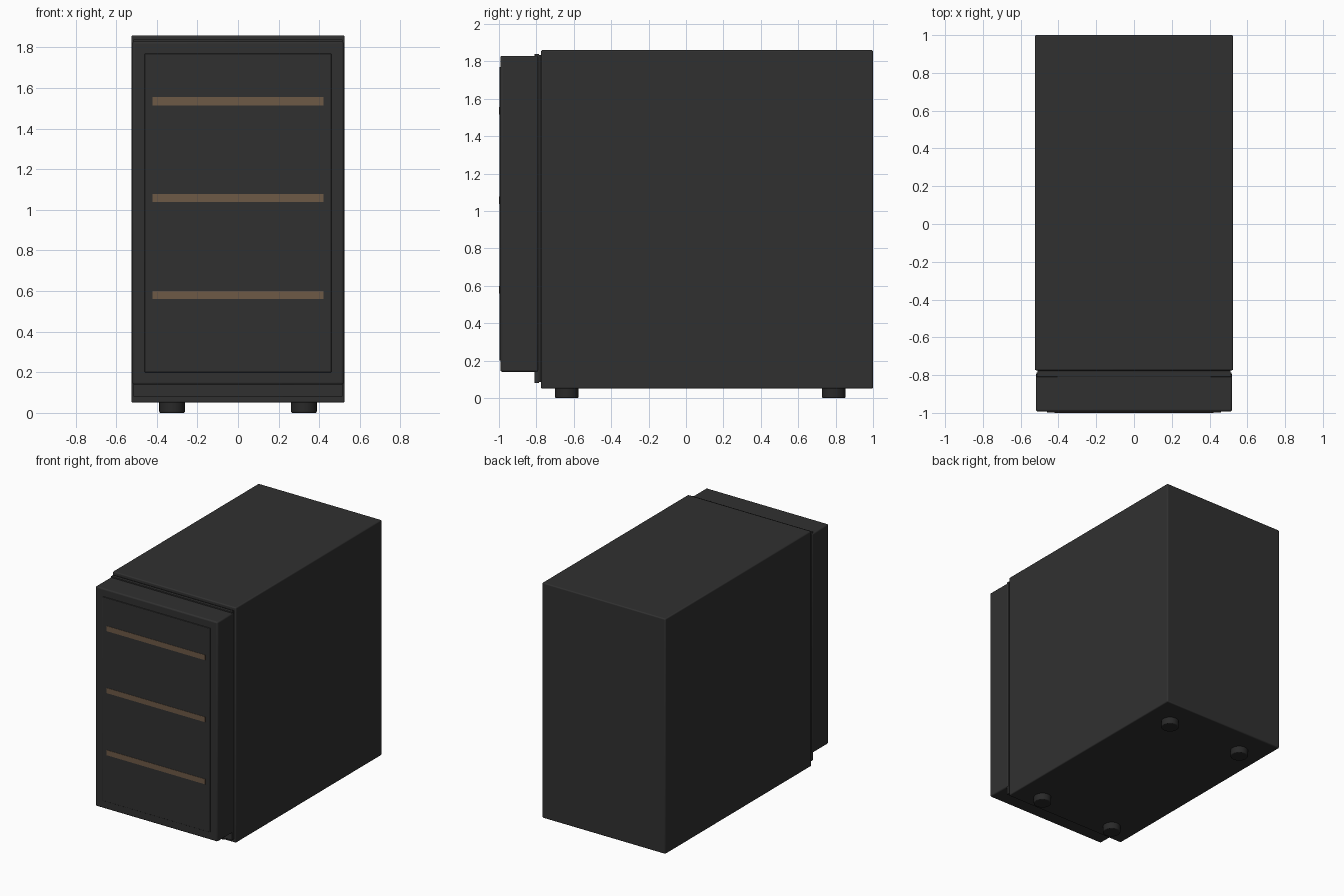
import bpy
from mathutils import Vector

default = bpy.data.objects.get("Cube")
if default:
    bpy.data.objects.remove(default, do_unlink=True)


def material(name, colour):
    mat = bpy.data.materials.new(name)
    mat.use_nodes = True
    mat.diffuse_color = (*colour, 1)
    bsdf = mat.node_tree.nodes["Principled BSDF"]
    bsdf.inputs["Base Color"].default_value = (*colour, 1)
    bsdf.inputs["Roughness"].default_value = 0.6
    return mat


charcoal = material("charcoal", (0.03, 0.03, 0.03))
rubber = material("dark rubber", (0.022, 0.022, 0.022))
bronze = material("bronze brown", (0.155, 0.1, 0.062))


def finish(obj, name, mat, bevel):
    obj.name = name
    obj.data.materials.append(mat)
    if bevel:
        mod = obj.modifiers.new("rounded edges", "BEVEL")
        mod.width = bevel
        mod.segments = 3
    bpy.ops.object.shade_smooth_by_angle()
    return obj


def box(name, low, high, mat, bevel=0.0):
    low, high = Vector(low), Vector(high)
    bpy.ops.mesh.primitive_cube_add(size=1, location=(low + high) / 2)
    obj = bpy.context.object
    for vert in obj.data.vertices:
        vert.co *= high - low
    return finish(obj, name, mat, bevel)


# Cabinet body with its front collar and the recessed seal
box("cabinet_body", (-0.525, -0.775, 0.05), (0.525, 1, 1.86), charcoal, 0.008)
box("front_collar", (-0.515, -0.81, 0.08), (0.515, -0.785, 1.84), charcoal, 0.003)
box("collar_seal", (-0.51, -0.79, 0.085), (0.51, -0.77, 1.835), rubber)

# Door and its slightly raised front panel
box("door", (-0.52, -0.992, 0.14), (0.52, -0.79, 1.83), charcoal, 0.01)
box("door_panel", (-0.46, -0.998, 0.2), (0.46, -0.985, 1.77), charcoal, 0.003)

# Horizontal trim strips
for i, z in enumerate((0.58, 1.058, 1.535)):
    box(f"trim_strip_{i + 1}", (-0.42, -1, z - 0.02), (0.42, -0.9945, z + 0.02), bronze)

# Round feet
for side, x in (("right", -0.325), ("left", 0.325)):
    for end, y in (("front", -0.637), ("back", 0.79)):
        bpy.ops.mesh.primitive_cylinder_add(
            vertices=32, radius=0.063, depth=0.06, location=(x, y, 0.03))
        finish(bpy.context.object, f"{end}_{side}_foot", rubber, 0.006)
